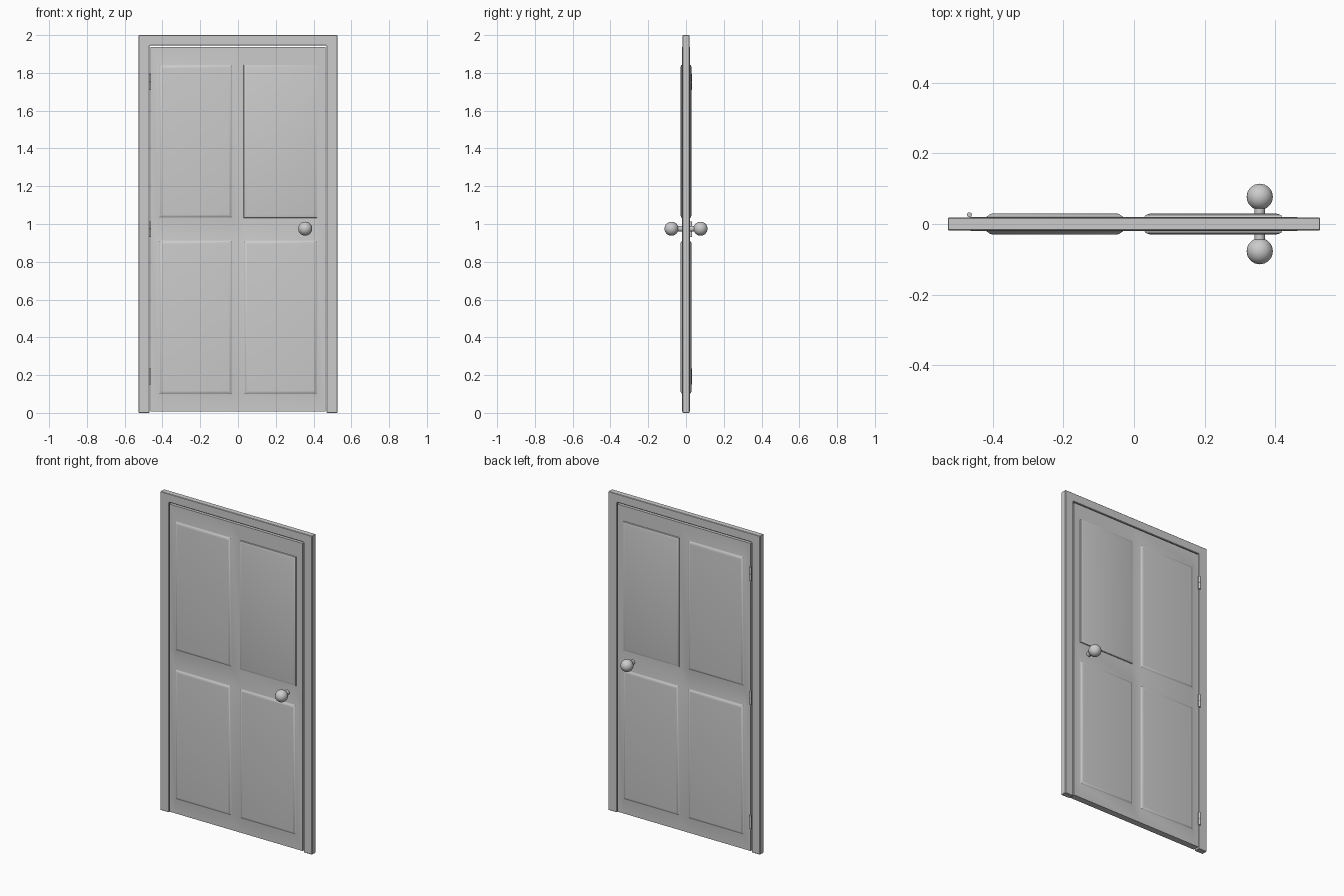
import bpy, bmesh, math
from mathutils import Vector

if "Cube" in bpy.data.objects:
    bpy.data.objects.remove(bpy.data.objects["Cube"])


def make_object(name, bm, angle=None):
    bmesh.ops.recalc_face_normals(bm, faces=bm.faces[:])
    mesh = bpy.data.meshes.new(name)
    bm.to_mesh(mesh)
    bm.free()
    ob = bpy.data.objects.new(name, mesh)
    bpy.context.collection.objects.link(ob)
    if angle:
        bpy.ops.object.select_all(action='DESELECT')
        ob.select_set(True)
        bpy.context.view_layer.objects.active = ob
        bpy.ops.object.shade_smooth_by_angle(angle=math.radians(angle))
    return ob


# Door frame: upside-down U outline pushed through its thickness
W, H, T = 0.527, 2.0, 0.018
IW, IH = 0.469, 1.946
outline = [(-W, 0), (-W, H), (W, H), (W, 0), (IW, 0), (IW, IH), (-IW, IH), (-IW, 0)]
bm = bmesh.new()
face = bm.faces.new([bm.verts.new((x, -T, z)) for x, z in outline])
ext = bmesh.ops.extrude_face_region(bm, geom=[face])
bmesh.ops.translate(bm, vec=(0, 2 * T, 0),
                    verts=[g for g in ext['geom'] if isinstance(g, bmesh.types.BMVert)])
frame = make_object("door_frame", bm)
bev = frame.modifiers.new("soft_edges", 'BEVEL')
bev.width = 0.0025
bev.segments = 1

# Door leaf: slab cut into a grid, four raised panels on each side
xs = [-0.419, -0.030, 0.030, 0.419]
zs = [0.098, 0.913, 1.032, 1.843]
LX, LT, Z0, Z1 = 0.463, 0.020, 0.008, 1.938
bm = bmesh.new()
bmesh.ops.create_cube(bm, size=1)
for v in bm.verts:
    v.co = Vector((v.co.x * 2 * LX, v.co.y * 2 * LT, Z0 + (v.co.z + 0.5) * (Z1 - Z0)))
for axis, cuts in ((Vector((1, 0, 0)), xs), (Vector((0, 0, 1)), zs)):
    for c in cuts:
        bmesh.ops.bisect_plane(bm, geom=bm.verts[:] + bm.edges[:] + bm.faces[:],
                               plane_co=axis * c, plane_no=axis)
bm.normal_update()


def in_panel(f):
    c = f.calc_center_median()
    return (abs(f.normal.y) > 0.9 and xs[0] < c.x < xs[3] and abs(c.x) > 0.03
            and (zs[0] < c.z < zs[1] or zs[2] < c.z < zs[3]))


soft = [(0.005, 0.003), (0.005, 0.004), (0.005, 0.002), (0.004, 0.0005)]
crisp = [(0.002, 0.005), (0.008, 0.003), (0.006, 0.0015)]
for f in [f for f in bm.faces if in_panel(f)]:
    c = f.calc_center_median()
    for width, rise in (crisp if c.x > 0 and c.z > 1 else soft):
        bmesh.ops.inset_individual(bm, faces=[f], thickness=width, depth=rise,
                                   use_even_offset=True)
make_object("door_leaf", bm, 40)

# Knobs and their shared spindle
KX, KZ, KY, KR = 0.356, 0.975, 0.077, 0.037


def cylinder(name, radius, depth, loc, rot=(0, 0, 0), sides=24):
    bpy.ops.mesh.primitive_cylinder_add(vertices=sides, radius=radius, depth=depth,
                                        location=loc, rotation=rot)
    ob = bpy.context.object
    ob.name = name
    bpy.ops.object.shade_smooth_by_angle(angle=math.radians(40))
    return ob


for side, label in ((-1, "front"), (1, "back")):
    bpy.ops.mesh.primitive_uv_sphere_add(segments=32, ring_count=16, radius=KR,
                                         location=(KX, side * KY, KZ),
                                         rotation=(math.pi / 2, 0, 0))
    bpy.context.object.name = label + "_knob"
    bpy.ops.object.shade_smooth()
    cylinder(label + "_knob_stem", 0.015, 0.034, (KX, side * 0.035, KZ),
             (math.pi / 2, 0, 0))

# Hinges: two knuckles each on the back left edge
for i, z in enumerate((0.193, 0.972, 1.751)):
    for s in (-1, 1):
        cylinder(f"hinge_{i}_{'upper' if s > 0 else 'lower'}_knuckle", 0.007, 0.041,
                 (-0.466, 0.026, z + s * 0.0213), sides=16)
